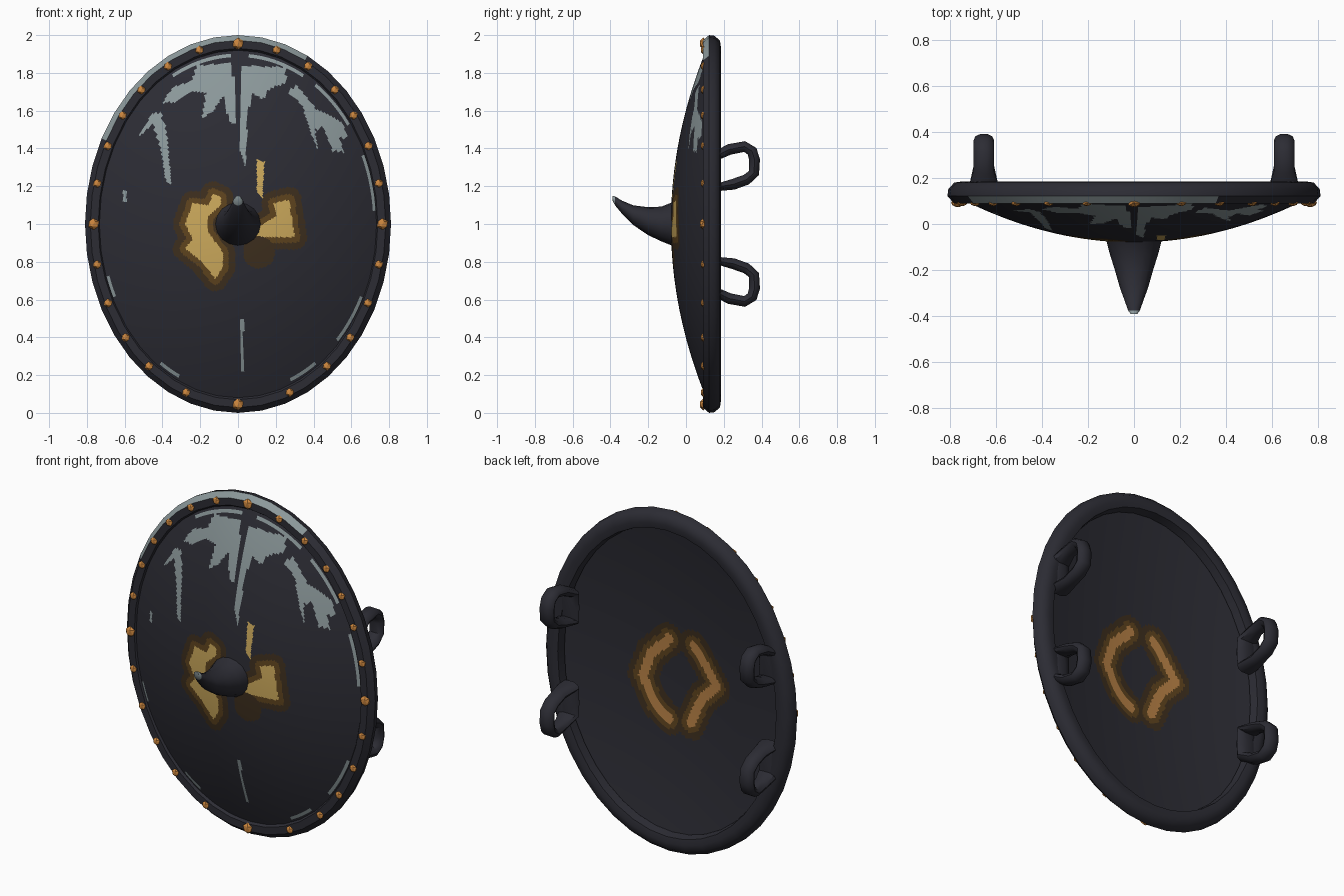
import bpy, bmesh, math
from mathutils import Vector, Matrix

cube = bpy.data.objects.get("Cube")
if cube:
    bpy.data.objects.remove(cube)


def material(name, *rgb):
    lin = [((c / 255 + 0.055) / 1.055) ** 2.4 for c in rgb] + [1]
    mat = bpy.data.materials.new(name)
    mat.diffuse_color = lin
    mat.use_nodes = True
    mat.node_tree.nodes["Principled BSDF"].inputs["Base Color"].default_value = lin
    return mat


DARK = material("dark_metal", 44, 44, 52)
PALE = material("pale_worn_metal", 140, 153, 155)
GOLD = material("gold", 205, 170, 92)
BROWN = material("brown_glow", 95, 68, 30)
UMBER = material("dark_brown_glow", 62, 47, 30)
COPPER = material("copper", 205, 135, 62)
AMBER = material("amber", 185, 130, 70)


def finish(name, bm, mats, rule=None, smooth=True):
    """Turn a bmesh into an object, painting faces by a rule that returns a material."""
    bmesh.ops.recalc_face_normals(bm, faces=bm.faces)
    bm.normal_update()
    if rule:
        for f in bm.faces:
            f.material_index = mats.index(rule(f.calc_center_median(), f.normal))
    mesh = bpy.data.meshes.new(name)
    bm.to_mesh(mesh)
    bm.free()
    for m in mats:
        mesh.materials.append(m)
    obj = bpy.data.objects.new(name, mesh)
    bpy.context.collection.objects.link(obj)
    if smooth:
        bpy.ops.object.select_all(action="DESELECT")
        obj.select_set(True)
        bpy.context.view_layer.objects.active = obj
        bpy.ops.object.shade_smooth_by_angle(angle=math.radians(40))
    return obj


def loft(rings, wrap=False):
    """Skin a row of closed rings; wrap joins last to first, otherwise ends are capped."""
    bm = bmesh.new()
    rows = [[bm.verts.new(p) for p in ring] for ring in rings]
    n = len(rows[0])
    for a, b in zip(rows, rows[1:] + (rows[:1] if wrap else [])):
        for i in range(n):
            j = (i + 1) % n
            bm.faces.new((a[i], a[j], b[j], b[i]))
    if not wrap:
        bm.faces.new(rows[0])
        bm.faces.new(rows[-1])
    return bm


def ellipse(rx, rz, y, n, zc=1.0):
    turns = [math.tau * i / n for i in range(n)]
    return [(rx * math.sin(t), y, zc + rz * math.cos(t)) for t in turns]


def distance(x, z, poly):
    """Distance from a point to a polygon, zero inside it."""
    inside, best = False, 9.0
    for (ax, az), (bx, bz) in zip(poly, poly[1:] + poly[:1]):
        if (az > z) != (bz > z) and x < ax + (z - az) * (bx - ax) / (bz - az):
            inside = not inside
        dx, dz = bx - ax, bz - az
        t = ((x - ax) * dx + (z - az) * dz) / (dx * dx + dz * dz)
        t = max(0, min(1, t))
        best = min(best, math.hypot(x - ax - t * dx, z - az - t * dz))
    return 0.0 if inside else best


def glow(d, core):
    return core if d <= 0 else BROWN if d < 0.03 else UMBER if d < 0.065 else DARK


# Outlines of the worn patches and the gold marks
worn = [
    [(-.40, 1.64), (-.35, 1.72), (-.24, 1.76), (-.22, 1.84), (-.04, 1.85), (-.01, 1.71),
     (-.01, 1.53), (-.05, 1.54), (-.07, 1.69), (-.13, 1.6), (-.19, 1.56), (-.17, 1.69),
     (-.25, 1.7), (-.32, 1.65)],
    [(.01, 1.84), (.25, 1.83), (.26, 1.75), (.17, 1.72), (.13, 1.66), (.07, 1.7),
     (.05, 1.55), (.04, 1.3), (.01, 1.39)],
    [(.26, 1.7), (.31, 1.73), (.36, 1.68), (.41, 1.61), (.55, 1.54), (.58, 1.47), (.54, 1.45),
     (.56, 1.38), (.5, 1.39), (.45, 1.51), (.41, 1.5), (.42, 1.39), (.37, 1.53), (.34, 1.63)],
    [(-.54, 1.45), (-.45, 1.59), (-.41, 1.59), (-.38, 1.5), (-.35, 1.2), (-.38, 1.22),
     (-.41, 1.4), (-.45, 1.53)],
    [(.01, .5), (.03, .5), (.03, .22), (.01, .22)],
    [(-.61, 1.18), (-.59, 1.18), (-.59, 1.11), (-.61, 1.11)],
]
marks = [
    [(-.13, 1.16), (-.09, 1.14), (-.09, 1.1), (-.16, 1.04), (-.16, .96), (-.08, .85), (-.08, .77),
     (-.12, .71), (-.19, .8), (-.28, .87), (-.24, .92), (-.28, 1), (-.24, 1.11), (-.16, 1.1)],
    [(.1, .93), (.3, .93), (.27, 1.13), (.19, 1.11), (.2, 1.04), (.1, .98)],
]
sliver = [(.1, 1.34), (.14, 1.33), (.13, 1.13), (.1, 1.17)]
back_strokes = [
    [(.07, 1.2), (.19, 1.08), (.24, .94), (.16, .79), (.07, .73)],
    [(-.09, 1.2), (-.17, 1.1), (-.24, 1), (-.14, .9), (-.07, .74)],
]
# Start and end angles, clockwise from the top, of worn arcs along the dome's edge
edge_arcs = [(-28, -3), (5, 28), (34, 54), (66, 85), (-116, -108), (-155, -146),
             (146, 158), (116, 134)]


def paint_body(c, normal):
    x, z = c.x, c.z
    near = abs(x) < 0.45 and abs(z - 1) < 0.45
    if normal.y > 0:
        if not near:
            return DARK
        return glow(min(distance(x, z, s + s[-2:0:-1]) for s in back_strokes) - 0.028, AMBER)
    if any(distance(x, z, p) <= 0 for p in worn):
        return PALE
    turn = math.degrees(math.atan2(x / 0.81, z - 1))
    if 0.88 < math.hypot(x / 0.81, z - 1) < 0.905 and any(a < turn < b for a, b in edge_arcs):
        return PALE
    if not near:
        return DARK
    if distance(x, z, sliver) <= 0:
        return GOLD
    if x > 0.03 and math.hypot(x - 0.11, z - 0.85) < 0.085:
        return UMBER
    return glow(min(distance(x, z, p) for p in marks), GOLD)


# Domed body: front surface out to the edge, then the hollow back to the middle
SEG, EDGE = 240, 0.93
front_r = [0.005 + (EDGE - 0.005) * i / 100 for i in range(101)]
back_r = [0.005 + (EDGE - 0.005) * i / 60 for i in range(60, -1, -1)]
rings = [ellipse(0.81 * r, r, -0.08 + 0.19 * (r / EDGE) ** 2, SEG) for r in front_r]
rings += [ellipse(0.81 * r, r, 0.05 + 0.08 * (r / EDGE) ** 2, SEG) for r in back_r]
finish("shield_body", loft(rings), [DARK, PALE, GOLD, BROWN, UMBER, AMBER], paint_body)


# Rim: inward offset and depth swept round the ellipse
def paint_rim(c, normal):
    turn = math.degrees(math.atan2(c.x / 0.81, c.z - 1))
    outer = math.hypot(c.x / 0.81, c.z - 1) > 0.97
    return PALE if outer and c.y < 0.115 and -62 < turn < 24 else DARK


rim = [(0, .122), (.004, .152), (.03, .18), (.065, .185), (.098, .178), (.108, .13),
       (.08, .105), (.07, .09), (.028, .09)]
finish("rim", loft([ellipse(0.81 - o, 1 - o, y, 40) for o, y in rim], True),
       [DARK, PALE], paint_rim)

# Curved horn in the middle, with a worn tip
horn = [(-.04, 1, .13, .13), (-.08, 1, .118, .112), (-.13, 1, .105, .092),
        (-.2, 1.015, .083, .074), (-.28, 1.047, .06, .052), (-.34, 1.09, .038, .034),
        (-.375, 1.122, .026, .024), (-.39, 1.138, .015, .012)]
finish("horn", loft([ellipse(rx, rz, y, 16, zc) for y, zc, rx, rz in horn]), [DARK, PALE],
       lambda c, n: PALE if c.y < -0.37 else DARK)

# Studs round the rim, larger at the four quarters
studs = bmesh.new()
for angle in (0, 15.5, 29, 42, 53, 64.4, 77, 90, 103, 116, 129, 142, 159, 180):
    size = 0.032 if angle % 90 == 0 else 0.024
    for side in ((1,) if angle % 180 == 0 else (1, -1)):
        t = math.radians(angle) * side
        spot = Vector((0.765 * math.sin(t), 0.092, 1 + 0.955 * math.cos(t)))
        bmesh.ops.create_icosphere(studs, subdivisions=1, radius=size,
                                   matrix=Matrix.Translation(spot) @ Matrix.Diagonal((1, .65, 1, 1)))
finish("rim_studs", studs, [COPPER], smooth=False)

# Four strap loops on the back
path = [(.16, .06), (.23, .095), (.31, .11), (.35, .085), (.363, .04), (.36, -.03),
        (.32, -.065), (.25, -.09), (.16, -.105), (.155, -.02)]


def strap(name, side, up):
    rings = []
    for i, (y, z) in enumerate(path):
        before, after = path[i - 1], path[(i + 1) % len(path)]
        along = Vector((after[0] - before[0], after[1] - before[1])).normalized()
        wide = 0.065 if y < 0.2 else 0.045
        ring = []
        for k in range(10):
            t = math.tau * k / 10
            out = 0.03 * math.sin(t)
            ring.append((side * (0.652 + wide * math.cos(t)), y - along.y * out,
                         1 + up * (0.3 + z + along.x * out)))
        rings.append(ring)
    finish(name, loft(rings, True), [DARK])


for side, side_name in ((1, "left"), (-1, "right")):
    for up, up_name in ((1, "upper"), (-1, "lower")):
        strap(f"{up_name}_{side_name}_strap_loop", side, up)
